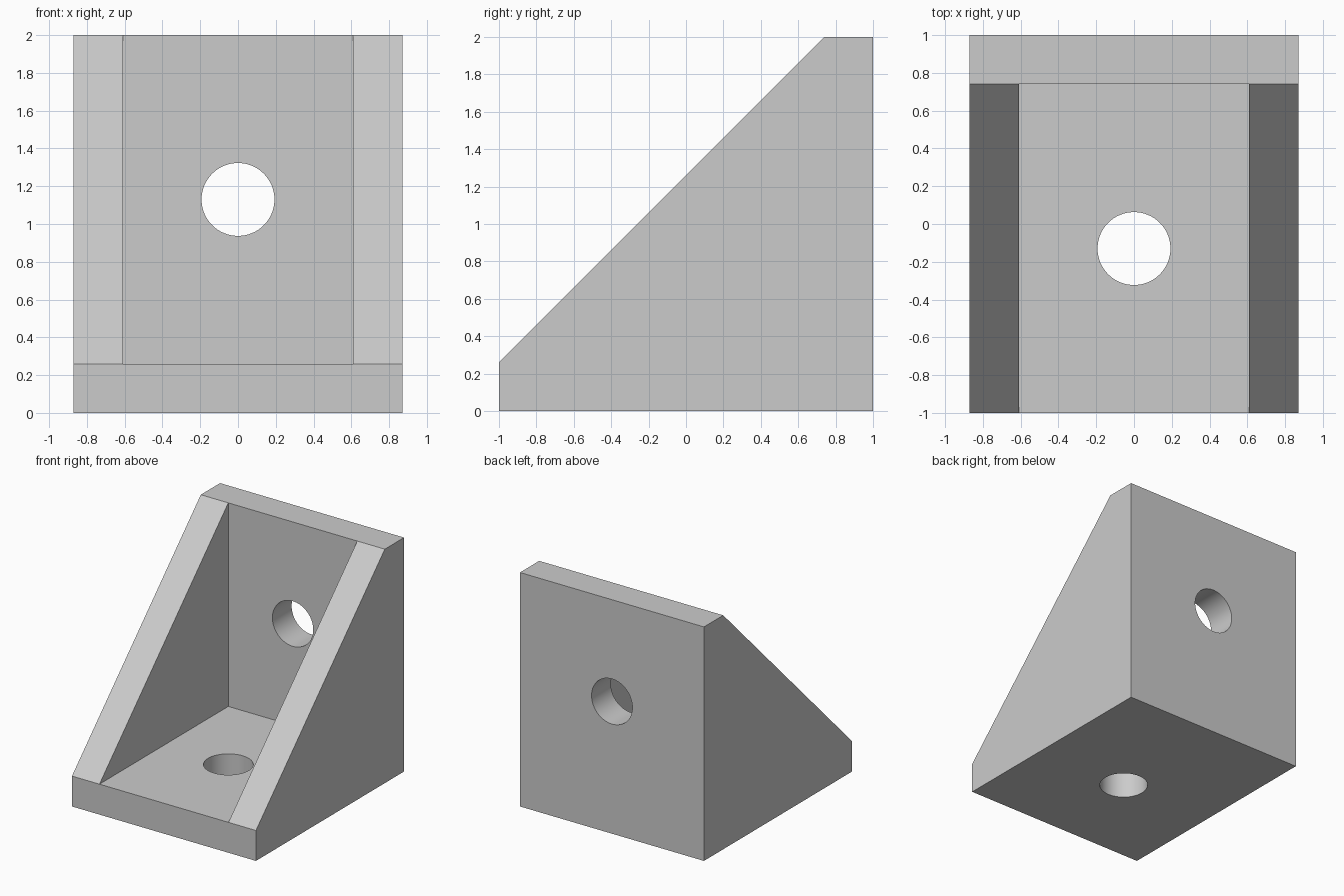
import bpy
import bmesh
import math
from mathutils import Matrix

old = bpy.data.objects.get("Cube")
if old:
    bpy.data.objects.remove(old, do_unlink=True)

HALF_W = 0.87      # half width of the bracket
WALL = 0.26        # thickness of every plate
INNER = HALF_W - WALL
HOLE_R = 0.193

grey = bpy.data.materials.new("light grey")
grey.use_nodes = True
grey.diffuse_color = (0.6, 0.6, 0.6, 1)
grey.node_tree.nodes["Principled BSDF"].inputs["Base Color"].default_value = (0.6, 0.6, 0.6, 1)


def finish(name, bm):
    bmesh.ops.recalc_face_normals(bm, faces=bm.faces)
    mesh = bpy.data.meshes.new(name)
    bm.to_mesh(mesh)
    bm.free()
    mesh.materials.append(grey)
    obj = bpy.data.objects.new(name, mesh)
    bpy.context.collection.objects.link(obj)
    return obj


def prism(name, profile, half_width):
    """Extrude a (y, z) side profile across x."""
    bm = bmesh.new()
    face = bm.faces.new([bm.verts.new((-half_width, y, z)) for y, z in profile])
    out = bmesh.ops.extrude_face_region(bm, geom=[face])
    verts = [v for v in out["geom"] if isinstance(v, bmesh.types.BMVert)]
    bmesh.ops.translate(bm, verts=verts, vec=(2 * half_width, 0, 0))
    return finish(name, bm)


def drill(name, location, rotation):
    bm = bmesh.new()
    bmesh.ops.create_cone(bm, cap_ends=True, segments=64, radius1=HOLE_R,
                          radius2=HOLE_R, depth=0.6,
                          matrix=Matrix.Translation(location) @ rotation)
    return finish(name, bm)


# Solid bracket with its sloping side outline
bracket = prism("corner_bracket",
                [(-1, 0), (1, 0), (1, 2), (1 - WALL, 2), (-1, WALL)], HALF_W)

# Channel between the gussets, and one bolt hole in each plate
cutters = [
    prism("channel_cutter",
          [(-1.5, WALL), (1 - WALL, WALL), (1 - WALL, 2.5), (-1.5, 2.5)], INNER),
    drill("base_hole_cutter", (0, -0.13, WALL / 2), Matrix.Identity(4)),
    drill("back_hole_cutter", (0, 1 - WALL / 2, 1.13),
          Matrix.Rotation(math.pi / 2, 4, "X")),
]

bpy.ops.object.select_all(action="DESELECT")
bracket.select_set(True)
bpy.context.view_layer.objects.active = bracket
for cutter in cutters:
    cutter.hide_render = True
    mod = bracket.modifiers.new(cutter.name, "BOOLEAN")
    mod.operation = "DIFFERENCE"
    mod.solver = "EXACT"
    mod.object = cutter
    bpy.ops.object.modifier_apply(modifier=mod.name)
    bpy.data.objects.remove(cutter, do_unlink=True)

# Smooth hole walls, crisp plate edges
bpy.ops.object.shade_smooth_by_angle(angle=math.radians(30))
